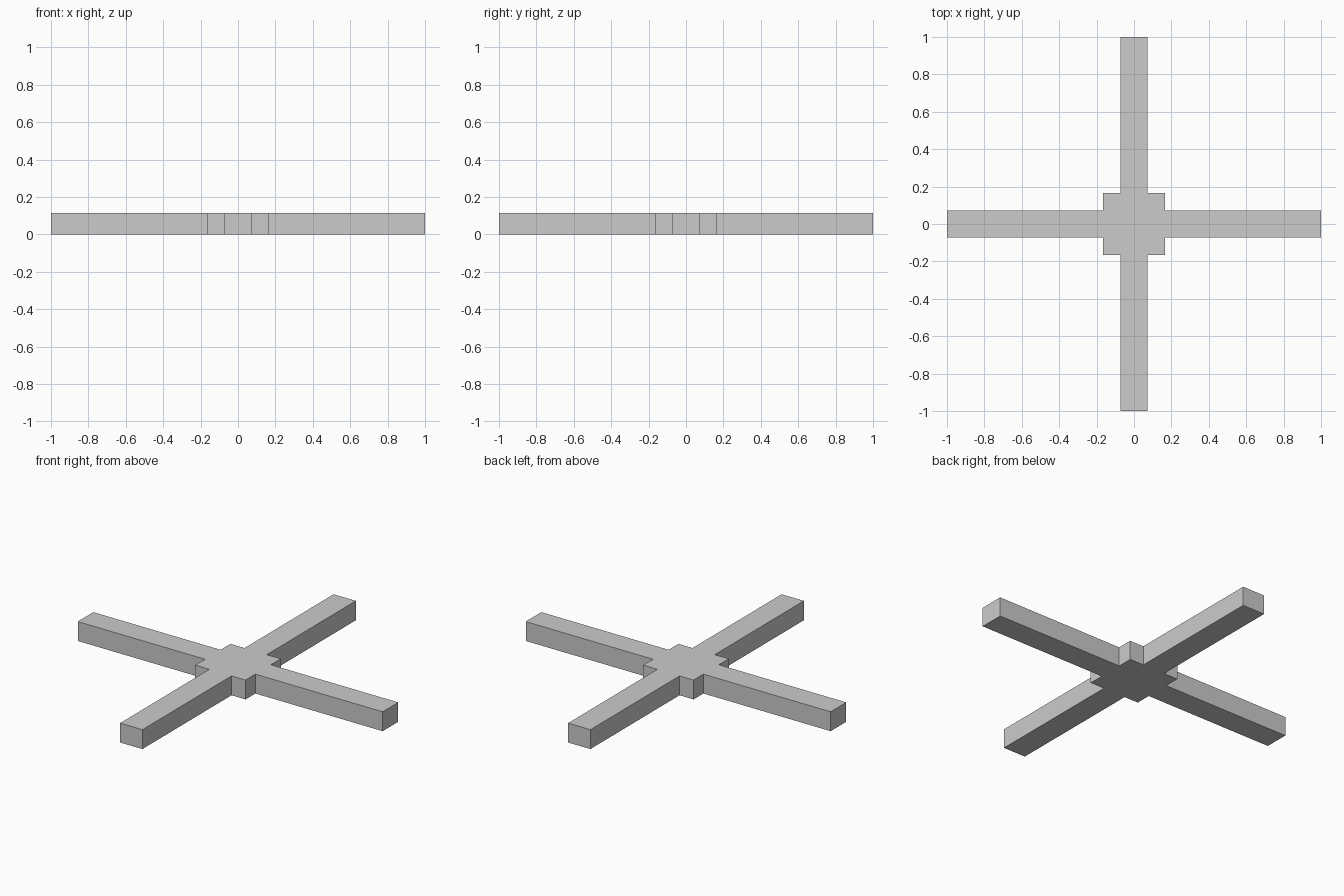
import bpy
import bmesh
from mathutils import Matrix, Vector

cube = bpy.data.objects.get("Cube")
if cube:
    bpy.data.objects.remove(cube, do_unlink=True)

ARM = 1.0       # centre to arm tip
ARM_HALF = 0.073
HUB_HALF = 0.165
HEIGHT = 0.115

# Plain grey material
grey = bpy.data.materials.new("plain_grey")
grey.use_nodes = True
colour = (0.6, 0.6, 0.6, 1.0)
grey.diffuse_color = colour
grey.node_tree.nodes["Principled BSDF"].inputs["Base Color"].default_value = colour

# Outline of one arm and hub corner, repeated around the centre
quarter = [(HUB_HALF, -ARM_HALF), (ARM, -ARM_HALF), (ARM, ARM_HALF),
           (HUB_HALF, ARM_HALF), (HUB_HALF, HUB_HALF)]
bm = bmesh.new()
outline = []
for turn in (Matrix(((1, 0), (0, 1))), Matrix(((0, -1), (1, 0))),
             Matrix(((-1, 0), (0, -1))), Matrix(((0, 1), (-1, 0)))):
    for point in quarter:
        x, y = turn @ Vector(point)
        outline.append(bm.verts.new((x, y, 0)))

# Raise the outline into a solid cross
base = bm.faces.new(outline)
raised = bmesh.ops.extrude_face_region(bm, geom=[base], use_keep_orig=True)
top = [v for v in raised["geom"] if isinstance(v, bmesh.types.BMVert)]
bmesh.ops.translate(bm, verts=top, vec=(0, 0, HEIGHT))
bmesh.ops.recalc_face_normals(bm, faces=bm.faces)

mesh = bpy.data.meshes.new("cross_base")
bm.to_mesh(mesh)
bm.free()
mesh.materials.append(grey)
cross = bpy.data.objects.new("cross_base", mesh)
bpy.context.collection.objects.link(cross)
